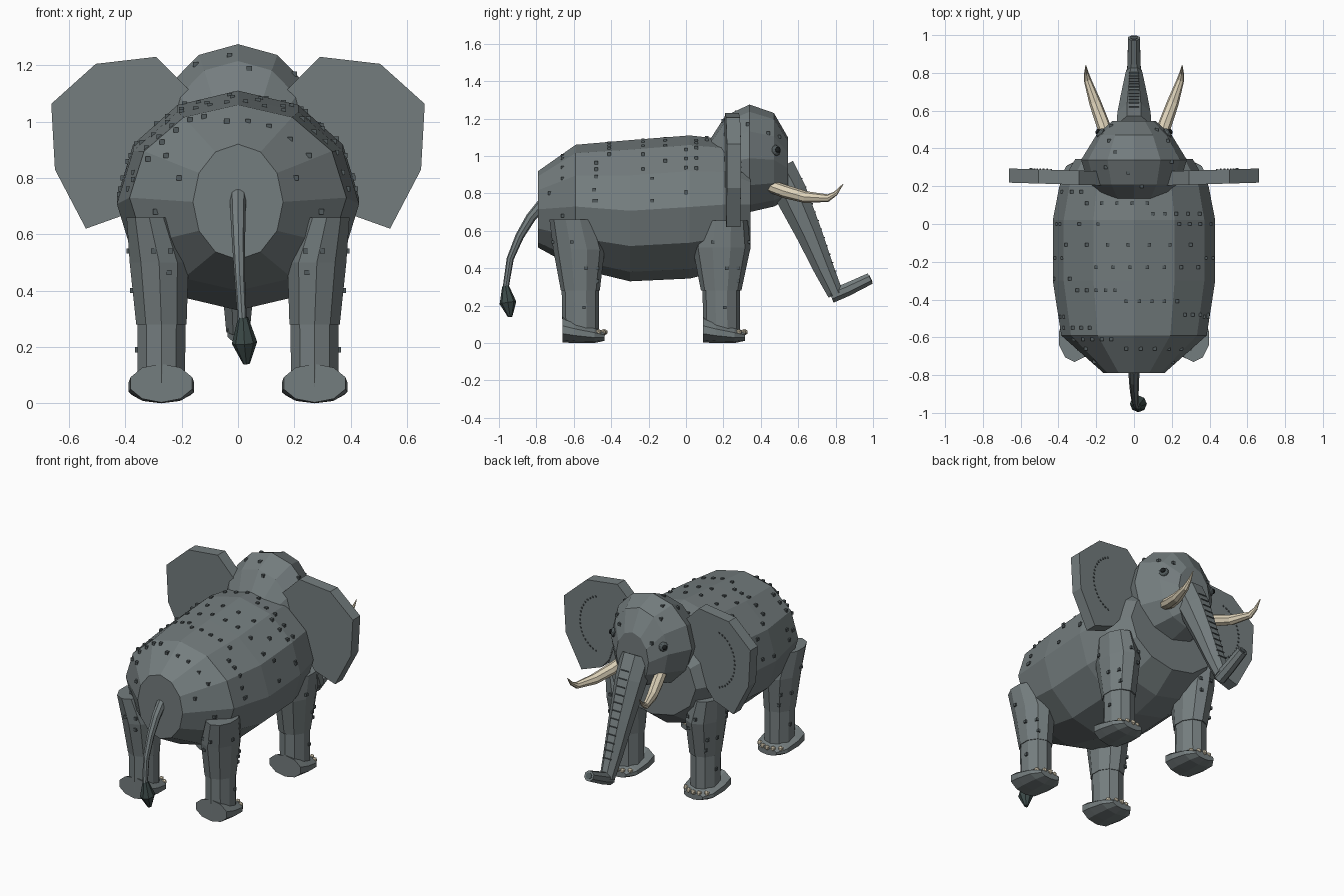
import bpy, bmesh, math
from mathutils import Vector, Matrix
from mathutils.bvhtree import BVHTree

if "Cube" in bpy.data.objects:
    bpy.data.objects.remove(bpy.data.objects["Cube"])


def material(name, color):
    m = bpy.data.materials.new(name)
    m.diffuse_color = (*color, 1)
    m.use_nodes = True
    m.node_tree.nodes["Principled BSDF"].inputs["Base Color"].default_value = m.diffuse_color
    return m


SKIN = material("grey skin", (0.175, 0.205, 0.21))
WART = material("dark grey", (0.085, 0.105, 0.11))
TUFT = material("dark green grey", (0.045, 0.068, 0.065))
IVORY = material("ivory", (0.72, 0.64, 0.48))
BLACK = material("pupil black", (0.012, 0.015, 0.016))


def finish(name, bm, mat):
    bmesh.ops.recalc_face_normals(bm, faces=bm.faces)
    mesh = bpy.data.meshes.new(name)
    bm.to_mesh(mesh)
    bm.free()
    mesh.materials.append(mat)
    ob = bpy.data.objects.new(name, mesh)
    bpy.context.collection.objects.link(ob)
    return ob


def loft(name, rings, sides, mat, twist=0.0):
    """Skin rings of (centre, side vector, up vector) and cap both ends."""
    bm = bmesh.new()
    loops = []
    for c, u, v in rings:
        loop = []
        for i in range(sides):
            a = math.tau * (i + twist) / sides
            loop.append(bm.verts.new(Vector(c) + Vector(u) * math.sin(a) + Vector(v) * math.cos(a)))
        loops.append(loop)
    for a, b in zip(loops, loops[1:]):
        for i in range(sides):
            j = (i + 1) % sides
            bm.faces.new((a[i], a[j], b[j], b[i]))
    bm.faces.new(loops[0])
    bm.faces.new(loops[-1])
    return finish(name, bm, mat)


def along_y(name, rows, sides, mat, x=0):
    """Rows of y, half width, bottom z, top z."""
    return loft(name, [((x, y, (lo + hi) / 2), (w, 0, 0), (0, 0, (hi - lo) / 2))
                       for y, w, lo, hi in rows], sides, mat)


def tube(name, path, sides, mat, twist=0.0):
    """Tapered tube along points of x, y, z, radius."""
    pts = [Vector(p[:3]) for p in path]
    rings = []
    for i, p in enumerate(pts):
        t = (pts[min(i + 1, len(pts) - 1)] - pts[max(i - 1, 0)]).normalized()
        u = Vector((1, 0, 0))
        u = (u - t * u.dot(t)).normalized()
        r = path[i][3]
        rings.append((p, u * r, u.cross(t) * r))
    return loft(name, rings, sides, mat, twist)


def tree(ob):
    return BVHTree.FromPolygons([v.co for v in ob.data.vertices],
                                [p.vertices[:] for p in ob.data.polygons])


def boxes(name, spots, size, mat):
    bm = bmesh.new()
    for s in spots:
        bmesh.ops.create_cube(bm, size=1, matrix=Matrix.Translation(s) @ Matrix.Diagonal((*size, 1)))
    return finish(name, bm, mat)


def hits(ob, origins, direction):
    t = tree(ob)
    found = [t.ray_cast(Vector(o), Vector(direction))[0] for o in origins]
    return [f for f in found if f]


# Body barrel and head
body = along_y("body", [(-0.79, 0.16, 0.51, 0.92), (-0.59, 0.385, 0.40, 1.06),
                        (-0.30, 0.43, 0.33, 1.085), (0.02, 0.43, 0.345, 1.11),
                        (0.20, 0.395, 0.39, 1.09), (0.345, 0.31, 0.50, 0.98)], 12, SKIN)
head = along_y("head", [(0.13, 0.17, 0.78, 1.09), (0.21, 0.24, 0.72, 1.215),
                        (0.34, 0.28, 0.70, 1.275), (0.47, 0.20, 0.73, 1.23),
                        (0.545, 0.115, 0.77, 1.10)], 12, SKIN)

# Trunk, tip and dark opening
trunk = tube("trunk", [(0, 0.49, 0.93, 0.10), (0, 0.56, 0.80, 0.095), (0, 0.66, 0.58, 0.075),
                       (0, 0.74, 0.39, 0.058), (0, 0.80, 0.26, 0.045)], 8, SKIN, 0.5)
tube("trunk_tip", [(0, 0.775, 0.25, 0.04), (0, 0.86, 0.285, 0.038), (0, 0.985, 0.345, 0.033)], 8, SKIN, 0.5)
tube("trunk_opening", [(0, 0.98, 0.343, 0.02), (0, 0.988, 0.347, 0.02)], 8, WART, 0.5)
boxes("trunk_ridges", hits(trunk, [(0, 2, 0.88 - 0.045 * i) for i in range(12)], (0, -1, 0)),
      (0.055, 0.010, 0.006), WART)

# Tail and tuft
tube("tail", [(0, -0.77, 0.74, 0.03), (0, -0.83, 0.67, 0.027), (0.002, -0.89, 0.57, 0.023),
              (0.006, -0.94, 0.45, 0.019), (0.015, -0.965, 0.29, 0.016)], 8, SKIN)
tube("tail_tuft", [(0.018, -0.965, 0.305, 0.018), (0.023, -0.952, 0.215, 0.045),
                   (0.03, -0.94, 0.14, 0.012)], 8, TUFT)

EAR = [(0.29, 1.23), (0.505, 1.205), (0.663, 1.063), (0.65, 0.83),
       (0.54, 0.62), (0.40, 0.67), (0.25, 0.85), (0.17, 1.11)]

for s, side in ((-1, "left"), (1, "right")):
    # Ear slab, slightly swept, with a dotted fold
    bm = bmesh.new()
    back = [bm.verts.new((s * x, 0.205 + 0.03 * (x - 0.2), z)) for x, z in EAR]
    front = [bm.verts.new((s * x, 0.28 + 0.03 * (x - 0.2), z)) for x, z in EAR]
    bm.faces.new(back)
    bm.faces.new(front)
    for i in range(8):
        j = (i + 1) % 8
        bm.faces.new((back[i], back[j], front[j], front[i]))
    finish(side + "_ear", bm, SKIN)
    arc = []
    for i in range(19):
        a = math.radians(-75 + 150 * i / 18)
        x = 0.40 + 0.15 * math.cos(a)
        arc.append((s * x, 0.281 + 0.03 * (x - 0.2), 0.94 + 0.18 * math.sin(a)))
    boxes(side + "_ear_fold", arc, (0.009, 0.008, 0.009), WART)

    # Tusk
    tube(side + "_tusk", [(s * 0.13, 0.42, 0.85, 0.032), (s * 0.165, 0.53, 0.81, 0.036),
                          (s * 0.205, 0.64, 0.78, 0.032), (s * 0.245, 0.76, 0.775, 0.02),
                          (s * 0.252, 0.80, 0.80, 0.012), (s * 0.255, 0.84, 0.85, 0.002)], 8, IVORY)

    # Eye with pupil
    spot = hits(head, [(s, 0.48, 1.03)], (-s, 0, 0))[0]
    out = Vector((s * 0.8, 0.55, 0.15)).normalized()
    for name, r, mat, shift in (("_eye", 0.03, WART, 0), ("_pupil", 0.016, BLACK, 0.019)):
        bm = bmesh.new()
        bmesh.ops.create_uvsphere(bm, u_segments=10, v_segments=6, radius=r)
        rot = out.to_track_quat("Z", "Y").to_matrix().to_4x4()
        bmesh.ops.transform(bm, verts=bm.verts, matrix=Matrix.Translation(spot + out * shift)
                            @ rot @ Matrix.Diagonal((1, 1, 0.6, 1)))
        finish(side + name, bm, mat)

    # Legs: rows of z, x, half width, y, half depth
    hind = [(0.66, 0.315, 0.085, -0.605, 0.125), (0.5, 0.28, 0.11, -0.572, 0.138), (0.28, 0.272, 0.094, -0.565, 0.104)]
    fore = [(0.655, 0.31, 0.085, 0.20, 0.13), (0.51, 0.28, 0.11, 0.19, 0.155), (0.28, 0.272, 0.094, 0.188, 0.108)]
    for rows, place, fy in ((hind, "hind", -0.66), (fore, "front", 0.09)):
        tag = side + "_" + place
        upper = loft(tag + "_upper_leg", [((s * x, y, z), (w, 0, 0), (0, d, 0))
                                          for z, x, w, y, d in rows], 10, SKIN)
        cy = rows[2][3]
        lower = loft(tag + "_lower_leg", [((s * 0.272, cy, 0.29), (0.09, 0, 0), (0, 0.10, 0)),
                                          ((s * 0.272, cy + 0.003, 0.05), (0.088, 0, 0), (0, 0.098, 0))], 10, SKIN)
        # Foot with rounded heel plate, and toenails
        along_y(tag + "_foot", [(fy, 0.115, 0.003, 0.14), (fy + 0.07, 0.122, 0.0, 0.115),
                                (fy + 0.17, 0.11, 0.0, 0.085), (fy + 0.225, 0.07, 0.012, 0.06)],
                10, SKIN, s * 0.272)
        bm = bmesh.new()
        for k in range(5):
            off = (k - 2) * 0.037
            c = Vector((s * 0.272 + off, fy + 0.225 - 6 * off * off, 0.058))
            bmesh.ops.create_icosphere(bm, subdivisions=1, radius=0.017, matrix=Matrix.Translation(c))
        finish(tag + "_toenails", bm, IVORY)
        # Leg warts, outside, back and front
        warts = hits(upper, [(s, cy - 0.045, 0.54), (s, cy + 0.03, 0.4), (s, cy + 0.09, 0.4),
                             (s, cy + 0.09, 0.33)], (-s, 0, 0))
        warts += hits(lower, [(s, cy + 0.02, 0.19)], (-s, 0, 0))
        for d in (-1, 1):
            warts += hits(upper, [(s * x, 2 * d, z) for x, z in ((0.30, 0.54), (0.24, 0.54), (0.245, 0.465))],
                          (0, -d, 0))
        boxes(tag + "_leg_warts", warts, (0.018, 0.018, 0.018), WART)

# Wart rows on the back: y, first x, spacing, count
ROWS = [(-0.66, -0.04, 0.075, 4), (-0.61, -0.32, 0.05, 5), (-0.55, -0.37, 0.045, 4),
        (-0.48, 0.27, 0.04, 4), (-0.41, -0.04, 0.067, 5), (-0.35, -0.3, 0.05, 5),
        (-0.29, -0.42, 0.08, 2), (-0.23, -0.2, 0.09, 7), (-0.11, -0.36, 0.11, 7),
        (0.0, -0.39, 0.1, 3), (0.0, 0.24, 0.055, 4), (0.055, 0.1, 0.062, 5),
        (0.11, -0.25, 0.08, 5), (0.17, -0.38, 0.05, 3)]
top = [(x0 + dx * i, y, 2) for y, x0, dx, n in ROWS for i in range(n)]
back_warts = hits(body, top, (0, 0, -1))
# Flank and rump warts
for s in (-1, 1):
    back_warts += hits(body, [(s, y, z) for y, z in ((-0.73, 0.8), (-0.66, 0.88), (-0.66, 0.68), (-0.49, 0.76),
                                                    (-0.49, 0.82), (-0.18, 0.76), (-0.18, 0.88), (0.0, 0.8))],
                       (-s, 0, 0))
boxes("body_warts", back_warts, (0.018, 0.018, 0.018), WART)

# Head warts
head_warts = hits(head, [(-0.1, 0.38, 2), (-0.13, 0.44, 2), (0.12, 0.5, 2), (-0.12, 0.52, 2), (0.18, 0.44, 2),
                         (0.04, 0.2, 2), (-0.15, 0.3, 2), (0.2, 0.33, 2), (-0.03, 0.27, 2)], (0, 0, -1))
boxes("head_warts", head_warts, (0.018, 0.018, 0.018), WART)
